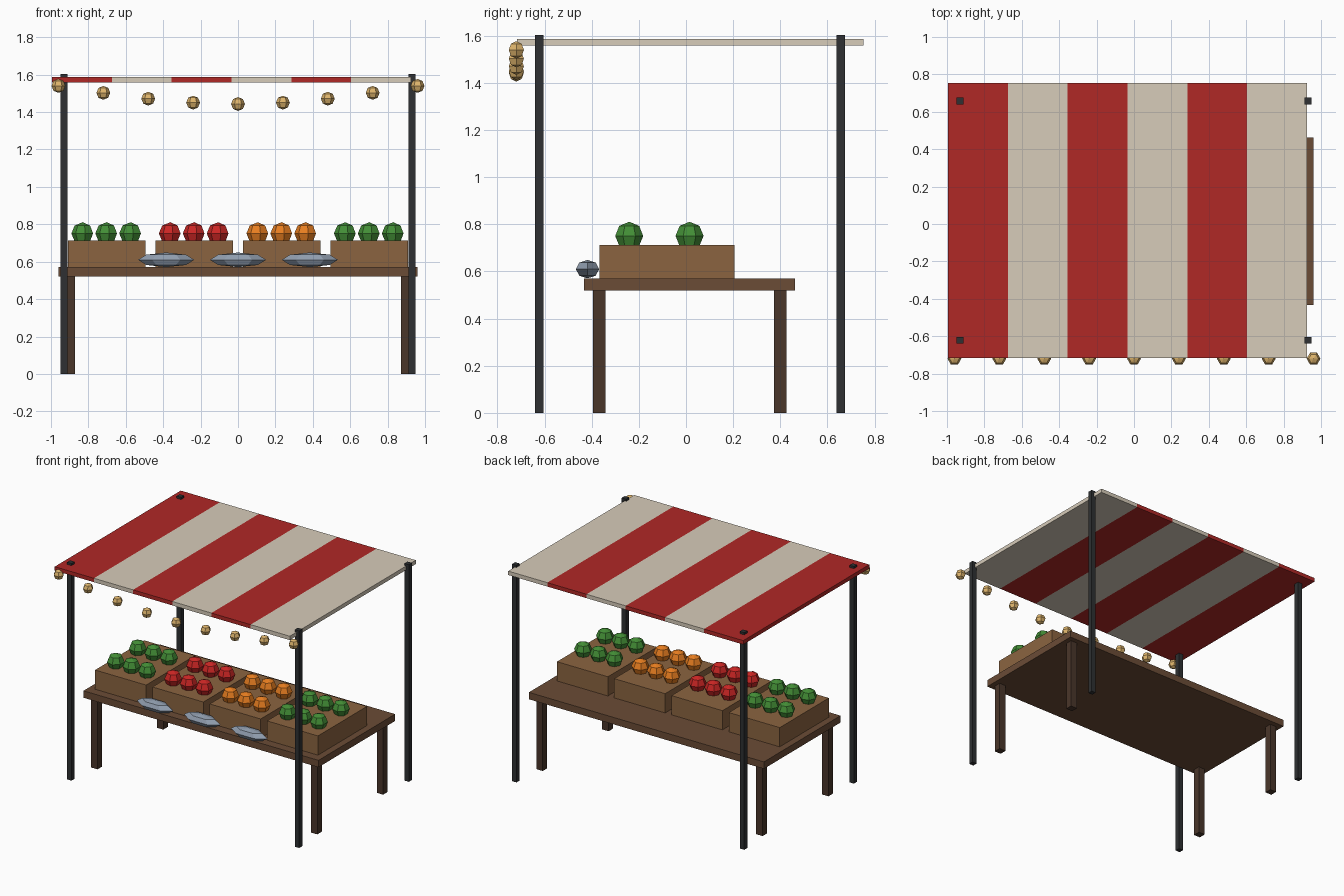
import bpy, bmesh, math
from mathutils import Matrix

if "Cube" in bpy.data.objects:
    bpy.data.objects.remove(bpy.data.objects["Cube"])


def material(name, rgb):
    # 0-255 display colour to linear
    m = bpy.data.materials.new(name)
    lin = [(c / 255 / 12.92) if c < 10 else ((c / 255 + 0.055) / 1.055) ** 2.4 for c in rgb]
    m.diffuse_color = (*lin, 1)
    m.use_nodes = True
    m.node_tree.nodes["Principled BSDF"].inputs["Base Color"].default_value = m.diffuse_color
    return m


RED = material("red_cloth", (176, 40, 38))
CREAM = material("cream_cloth", (215, 204, 186))
METAL = material("dark_metal", (46, 48, 50))
TABLE = material("table_wood", (107, 76, 54))
LEG = material("leg_wood", (74, 54, 42))
CRATE = material("crate_wood", (139, 100, 64))
GREEN = material("green_produce", (67, 142, 54))
APPLE = material("red_produce", (204, 38, 36))
ORANGE = material("orange_produce", (232, 126, 32))
FISH = material("fish_grey", (144, 157, 174))
BULB = material("bulb_glow", (222, 180, 108))


def finish(name, bm, mat):
    me = bpy.data.meshes.new(name)
    bmesh.ops.recalc_face_normals(bm, faces=bm.faces)
    bm.to_mesh(me)
    bm.free()
    me.materials.append(mat)
    ob = bpy.data.objects.new(name, me)
    bpy.context.collection.objects.link(ob)
    return ob


def box(name, x, y, z, mat):
    """Box from (min, max) pairs."""
    bm = bmesh.new()
    bmesh.ops.create_cube(bm, size=1)
    for v in bm.verts:
        v.co = [(a + b) / 2 + c * (b - a) for (a, b), c in zip((x, y, z), v.co)]
    return finish(name, bm, mat)


def ball(name, loc, radii, segs, rings, mat):
    """Flat-shaded low-poly sphere with a vertex column on the -x side."""
    bm = bmesh.new()
    bmesh.ops.create_uvsphere(bm, u_segments=segs, v_segments=rings, radius=1,
                              matrix=Matrix.Rotation(math.pi / 2, 4, 'Z'))
    bmesh.ops.scale(bm, vec=radii, verts=bm.verts)
    bmesh.ops.translate(bm, vec=loc, verts=bm.verts)
    return finish(name, bm, mat)


# striped canopy
for i in range(6):
    x = -0.995 + 0.32 * i
    box(f"canopy_stripe_{i}", (x, x + 0.32), (-0.717, 0.753), (1.558, 1.587),
        CREAM if i % 2 else RED)

# canopy poles and table legs
for sx in (-1, 1):
    side = "left" if sx < 0 else "right"
    for end, py, ly in (("front", -0.622, -0.368), ("back", 0.657, 0.4)):
        box(f"{end}_{side}_pole", (sx * 0.93 - 0.018, sx * 0.93 + 0.018),
            (py - 0.018, py + 0.018), (0, 1.603), METAL)
        box(f"{end}_{side}_leg", (sx * 0.898 - 0.026, sx * 0.898 + 0.026),
            (ly - 0.026, ly + 0.026), (0, 0.522), LEG)

# table top
box("table_top", (-0.96, 0.96), (-0.432, 0.462), (0.52, 0.571), TABLE)

# crates, each with two rows of three fruits
for i, mat in enumerate((GREEN, APPLE, ORANGE, GREEN)):
    cx = -0.702 + 0.468 * i
    box(f"crate_{i}", (cx - 0.208, cx + 0.208), (-0.367, 0.206), (0.571, 0.713), CRATE)
    for r, y in enumerate((-0.241, 0.015)):
        for c in (-1, 0, 1):
            ball(f"produce_{i}_{r}_{c + 1}", (cx + 0.128 * c, y, 0.751),
                 (0.061, 0.061, 0.06), 7, 4, mat)

# fish along the front edge
for i in (-1, 0, 1):
    ball(f"fish_{i + 1}", (0.384 * i, -0.418, 0.61), (0.15, 0.057, 0.039), 6, 4, FISH)

# sagging row of bulbs
for i in range(9):
    z = 1.54 - 0.097 * math.sin(math.pi * i / 8)
    ball(f"bulb_{i}", (-0.96 + 0.24 * i, -0.72, z), (0.037, 0.037, 0.037), 6, 4, BULB)
